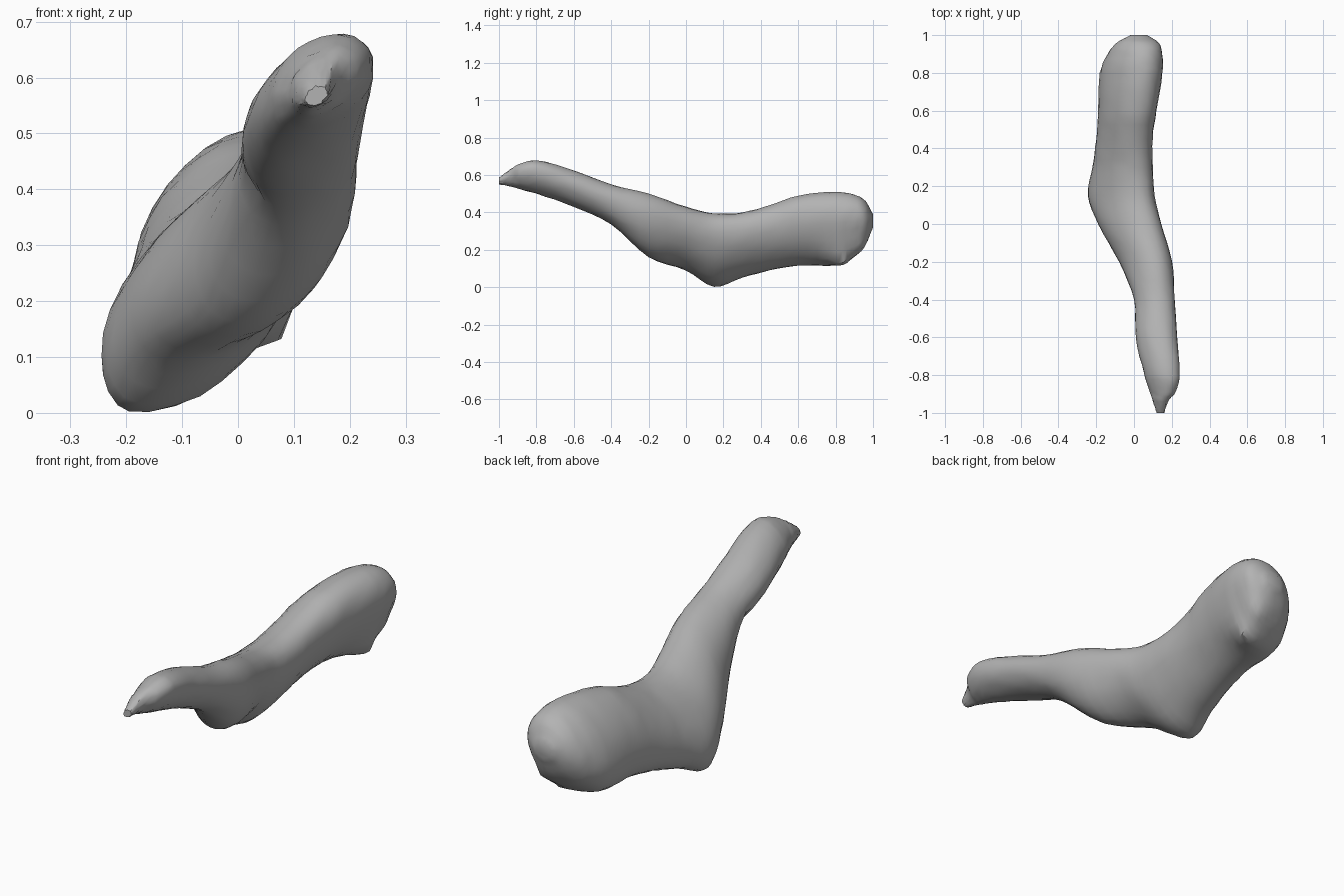
import bpy, bmesh, math, random
from mathutils import Vector

random.seed(4)
if "Cube" in bpy.data.objects:
    bpy.data.objects.remove(bpy.data.objects["Cube"], do_unlink=True)

grey = bpy.data.materials.new("stone grey")
grey.use_nodes = True
colour = (0.45, 0.45, 0.45, 1)
grey.diffuse_color = colour
grey.node_tree.nodes["Principled BSDF"].inputs["Base Color"].default_value = colour

# Cross-sections along the limb: y, x min, x max, z min, z max, slant in degrees
SECTIONS = [
    (-1.0, .12, .16, .55, .585, 20),
    (-.94, .1, .18, .54, .63, 22),
    (-.89, .085, .22, .525, .658, 22),
    (-.8, .055, .243, .50, .678, 20),
    (-.6, .01, .228, .43, .625, 14),
    (-.4, 0, .215, .335, .55, 12),
    (-.2, -.08, .203, .16, .50, 20),
    (0, -.19, .145, .09, .43, 27),
    (.15, -.245, .11, .005, .395, 30),
    (.3, -.22, .10, .05, .40, 27),
    (.45, -.20, .098, .09, .44, 24),
    (.6, -.19, .12, .115, .49, 22),
    (.8, -.18, .15, .12, .51, 21),
    (.9, -.14, .15, .175, .495, 18),
    (.96, -.09, .13, .24, .46, 12),
    (1.0, -.02, .07, .32, .39, 0),
]
STEPS, SIDES = 4, 28


def blend(a, b, c, d, t):
    """Smooth curve between b and c, with slopes that allow uneven spacing."""
    span = c[0] - b[0]
    result = []
    for i in range(len(b)):
        m1 = (c[i] - a[i]) / (c[0] - a[0]) * span
        m2 = (d[i] - b[i]) / (d[0] - b[0]) * span
        u = 1 - t
        result.append(b[i] * (1 + 2 * t) * u * u + m1 * t * u * u
                      + c[i] * t * t * (3 - 2 * t) - m2 * t * t * u)
    return result


# Interpolate the stations into closely spaced rings
rings = []
last = len(SECTIONS) - 1
for k in range(last):
    around = [SECTIONS[min(max(k + o, 0), last)] for o in (-1, 0, 1, 2)]
    rings += [blend(*around, s / STEPS) for s in range(STEPS)]
rings.append(SECTIONS[-1])

# Skin the rings as slanted ovals with a slightly uneven surface
bm = bmesh.new()
loops = []
for y, x0, x1, z0, z1, slant in rings:
    loop = []
    for j in range(SIDES):
        a = math.tau * j / SIDES
        x = (x0 + x1) / 2 + (x1 - x0) / 2 * math.cos(a)
        z = (z0 + z1) / 2 + (z1 - z0) / 2 * math.sin(a + math.radians(slant))
        rough = Vector((random.uniform(-1, 1), 0, random.uniform(-1, 1))) * .0018
        loop.append(bm.verts.new(Vector((x, y, z)) + rough))
    loops.append(loop)
for a, b in zip(loops, loops[1:]):
    for j in range(SIDES):
        n = (j + 1) % SIDES
        bm.faces.new((a[j], a[n], b[n], b[j]))
bm.faces.new(loops[0])
bm.faces.new(loops[-1])


# Local bumps and dents: centre, radius, offset
def pull(centre, radius, offset):
    for v in bm.verts:
        d = (v.co - Vector(centre)).length / radius
        if d < 1:
            v.co += Vector(offset) * (1 - d) ** 2


pull((-.17, .16, .01), .12, (-.02, 0, -.008))   # pointed heel
pull((.05, .82, .18), .17, (.02, .02, -.065))   # lower corner of the round end
pull((.06, .92, .24), .12, (.01, .01, -.04))    # small lip on the round end
pull((-.11, -.03, .2), .07, (.01, .02, .01))    # dent on the front slope
pull((.02, -.45, .4), .07, (.01, .01, .01))     # dent under the arm
bmesh.ops.recalc_face_normals(bm, faces=bm.faces)

mesh = bpy.data.meshes.new("bent_limb")
bm.to_mesh(mesh)
bm.free()
mesh.materials.append(grey)
limb = bpy.data.objects.new("bent_limb", mesh)
bpy.context.collection.objects.link(limb)
bpy.context.view_layer.objects.active = limb
limb.select_set(True)
bpy.ops.object.shade_smooth_by_angle(angle=math.radians(35))
